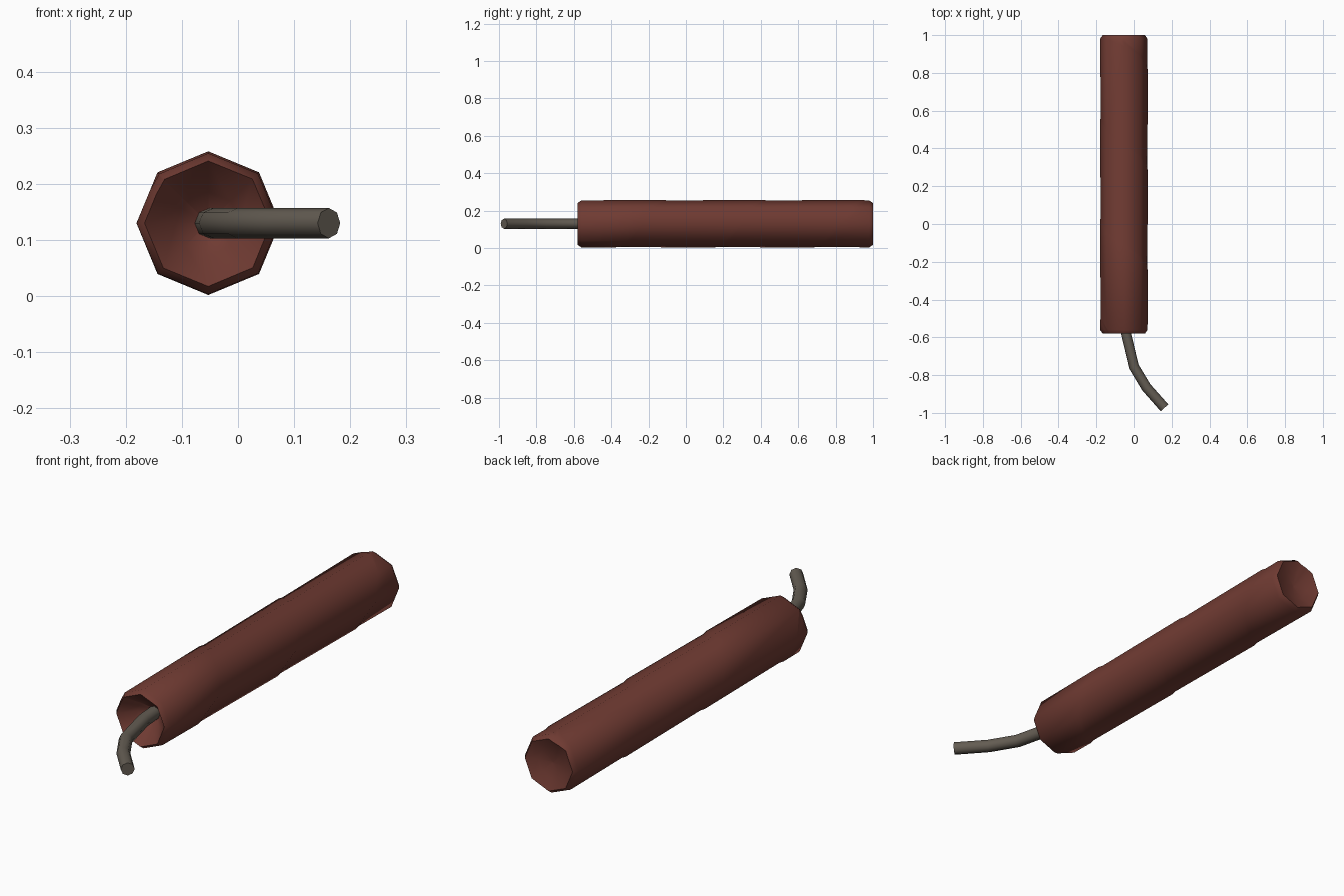
import bpy, bmesh, math
from mathutils import Vector, Matrix

if "Cube" in bpy.data.objects:
    bpy.data.objects.remove(bpy.data.objects["Cube"])

CX, CZ = -0.053, 0.13      # body axis, running along y
R, PITCH, SIDES = 0.128, 0.53, 8


def finish(bm, name, color, angle):
    bmesh.ops.recalc_face_normals(bm, faces=bm.faces)
    mesh = bpy.data.meshes.new(name)
    bm.to_mesh(mesh)
    bm.free()
    ob = bpy.data.objects.new(name, mesh)
    bpy.context.collection.objects.link(ob)
    mat = bpy.data.materials.new(name + "_colour")
    mat.diffuse_color = color
    mat.use_nodes = True
    mat.node_tree.nodes["Principled BSDF"].inputs["Base Color"].default_value = mat.diffuse_color
    mesh.materials.append(mat)
    bpy.ops.object.select_all(action='DESELECT')
    ob.select_set(True)
    bpy.context.view_layer.objects.active = ob
    bpy.ops.object.shade_smooth_by_angle(angle=math.radians(angle))


# Paper tube: one octagonal strip wound in a helix with a small step at the seam
bm = bmesh.new()
low, high = [], []
for i in range(-32, 41):
    t = 2 * math.pi * i / SIDES
    y = 0.41 + PITCH * i / SIDES
    for ring, r, dy in ((low, R, 0), (high, R - 0.004, 0.022)):
        ring.append(bm.verts.new((CX - r * math.sin(t), y + dy, CZ + r * math.cos(t))))
for i in range(len(low) - 1):
    bm.faces.new((low[i], low[i + 1], high[i + 1], high[i]))
    if i + SIDES + 1 < len(low):
        bm.faces.new((high[i], high[i + 1], low[i + SIDES + 1], low[i + SIDES]))

# Trim both ends square
for y, n in ((-0.56, -1), (0.98, 1)):
    bmesh.ops.bisect_plane(bm, geom=bm.verts[:] + bm.edges[:] + bm.faces[:], dist=1e-6,
                           plane_co=(0, y, 0), plane_no=(0, n, 0), clear_outer=True)

# Chamfered rims, deep funnel at the front and shallow dish at the back
for y0, rings in ((-0.56, ((0.89, -0.58), (0.45, -0.515), (0.03, -0.47))),
                  (0.98, ((0.89, 1.0), (0.5, 0.98), (0.03, 0.972)))):
    edges = [e for e in bm.edges if e.is_boundary
             and all(abs(v.co.y - y0) < 1e-3 for v in e.verts)]
    scale = 1.0
    for s, y in rings:
        out = bmesh.ops.extrude_edge_only(bm, edges=edges)["geom"]
        edges = [g for g in out if isinstance(g, bmesh.types.BMEdge)]
        for v in (g for g in out if isinstance(g, bmesh.types.BMVert)):
            v.co = Vector((CX + (v.co.x - CX) * s / scale, y, CZ + (v.co.z - CZ) * s / scale))
        scale = s
    bmesh.ops.contextual_create(bm, geom=edges)
finish(bm, "paper_tube", (0.16, 0.043, 0.032, 1), 50)

# Fuse: octagonal sweep along a bent path
path = [Vector((x, y, CZ)) for x, y in
        ((-0.053, -0.45), (-0.043, -0.575), (0.0, -0.755), (0.066, -0.865), (0.162, -0.973))]
bm = bmesh.new()
rings = []
for i, p in enumerate(path):
    a = (p - path[i - 1]).normalized() if i else Vector()
    b = (path[i + 1] - p).normalized() if i + 1 < len(path) else Vector()
    d = (a + b).normalized()
    side = Vector((-d.y, d.x, 0))
    rings.append([bm.verts.new(p + 0.027 * (math.cos(t) * side + math.sin(t) * Vector((0, 0, 1))))
                  for t in (2 * math.pi * k / 8 for k in range(8))])
for r0, r1 in zip(rings, rings[1:]):
    for k in range(8):
        bm.faces.new((r0[k], r0[(k + 1) % 8], r1[(k + 1) % 8], r1[k]))
bm.faces.new(rings[0])
bm.faces.new(rings[-1])
finish(bm, "fuse", (0.125, 0.107, 0.085, 1), 50)
